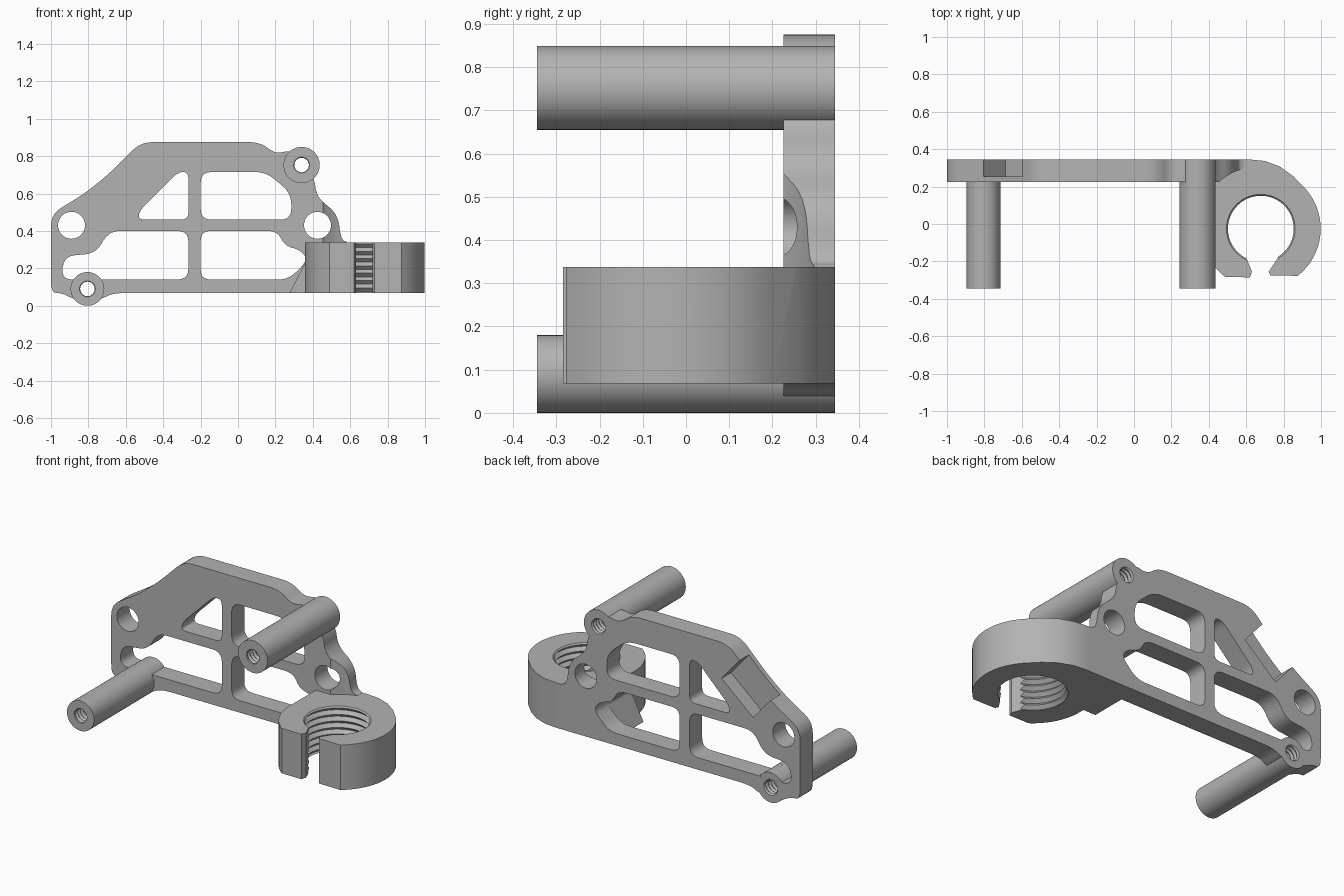
import bpy, bmesh
from math import sin, cos, pi, radians
from mathutils import Vector, Matrix

cube = bpy.data.objects.get("Cube")
if cube:
    bpy.data.objects.remove(cube, do_unlink=True)

metal = bpy.data.materials.new("plain grey")
metal.use_nodes = True
GREY = (0.45, 0.45, 0.45, 1)
metal.diffuse_color = GREY
metal.node_tree.nodes["Principled BSDF"].inputs["Base Color"].default_value = GREY

FRONT, BACK = 0.225, 0.345
POST_FRONT = -0.345
BASE, RING_TOP = 0.068, 0.338
RING_X, RING_Y, RING_R = 0.678, -0.025, 0.32


def finish(name, bm):
    bmesh.ops.recalc_face_normals(bm, faces=bm.faces)
    mesh = bpy.data.meshes.new(name)
    bm.to_mesh(mesh)
    bm.free()
    mesh.materials.append(metal)
    ob = bpy.data.objects.new(name, mesh)
    bpy.context.collection.objects.link(ob)
    return ob


def fillet(points, radius, steps=5):
    """Round every corner of a closed outline."""
    pts = [Vector(p) for p in points]
    out = []
    for i, p in enumerate(pts):
        a, b = pts[i - 1] - p, pts[(i + 1) % len(pts)] - p
        start = p + a.normalized() * min(radius, a.length * 0.48)
        end = p + b.normalized() * min(radius, b.length * 0.48)
        for k in range(steps + 1):
            t = k / steps
            out.append(start * (1 - t) ** 2 + p * 2 * t * (1 - t) + end * t * t)
    return out


def prism(name, outline, axis, lo, hi):
    """Extrude an outline along y (given as x, z) or z (given as x, y)."""
    bm = bmesh.new()
    place = (lambda p, h: (p[0], h, p[1])) if axis == "y" else (lambda p, h: (p[0], p[1], h))
    face = bm.faces.new([bm.verts.new(place(p, lo)) for p in outline])
    new = bmesh.ops.extrude_face_region(bm, geom=[face])["geom"]
    shift = Vector(place((0, 0), hi - lo))
    bmesh.ops.translate(bm, vec=shift, verts=[v for v in new if isinstance(v, bmesh.types.BMVert)])
    return finish(name, bm)


def circle(x, y, r, n=48):
    return [(x + r * cos(2 * pi * i / n), y + r * sin(2 * pi * i / n)) for i in range(n)]


def arc(start, end, n=24):
    angles = [radians(start + (end - start) * i / n) for i in range(n + 1)]
    return [(RING_X + RING_R * cos(a), RING_Y + RING_R * sin(a)) for a in angles]


def thread_cutter(name, minor, major, pitch, length, matrix, n=48):
    """Bore with ridged walls, turned about its own z axis."""
    bm = bmesh.new()
    count = int(length / pitch * 2)
    loops = []
    for i in range(count + 1):
        r = major if i % 2 else minor
        loops.append([bm.verts.new((x, y, i * pitch / 2)) for x, y in circle(0, 0, r, n)])
    for low, high in zip(loops, loops[1:]):
        for j in range(n):
            k = (j + 1) % n
            bm.faces.new((low[j], low[k], high[k], high[j]))
    bm.faces.new(loops[0])
    bm.faces.new(loops[-1])
    bm.transform(matrix)
    return finish(name, bm)


def combine(target, tool, operation, keep=False):
    mod = target.modifiers.new("cut", "BOOLEAN")
    mod.operation, mod.solver, mod.object = operation, "EXACT", tool
    bpy.context.view_layer.objects.active = target
    bpy.ops.object.modifier_apply(modifier=mod.name)
    if not keep:
        bpy.data.objects.remove(tool, do_unlink=True)


# Side plate outline
outline = [(-1, BASE), (-0.94, BASE), (-0.87, 0.03), (-0.74, 0.03), (-0.67, BASE), (0.6, BASE),
           (0.6, 0.338), (0.55, 0.35), (0.535, 0.49), (0.42, 0.58), (0.41, 0.68), (0.34, 0.755),
           (0.29, 0.835), (0.2, 0.81), (0.12, 0.875), (-0.52, 0.875), (-0.69, 0.705),
           (-0.82, 0.6), (-1, 0.49)]
bracket = prism("bracket_plate", fillet(outline, 0.065), "y", FRONT, BACK)

# Clamp ring, its foot and the small wedge beside it
foot = [(0.36, BACK), (0.62, BACK), (0.7, 0.337), (0.78, 0.307), (0.85, 0.257)]
lips = [(0.73, -0.275), (0.72, -0.255), (0.77, -0.18), (0.678, -0.02), (0.6, -0.18),
        (0.63, -0.255), (0.62, -0.285)]
ring_outline = foot + arc(45, -52) + lips + arc(234, 180)
combine(bracket, prism("ring", ring_outline, "z", BASE, RING_TOP), "UNION")
combine(bracket, prism("wedge", [(0.275, BASE), (0.37, BASE), (0.37, 0.25)], "y", 0.01, 0.25), "UNION")

# Round bosses where the posts meet the plate
posts = {"upper_post": (0.34, 0.752, 0.097), "lower_post": (-0.805, 0.09, 0.09)}
for name, (x, z, r) in posts.items():
    combine(bracket, prism("boss", circle(x, z, r), "y", FRONT, BACK), "UNION")

# Weight-saving windows
windows = [
    ([(-0.265, 0.14), (-0.265, 0.4), (-0.69, 0.4), (-0.76, 0.28), (-0.93, 0.265), (-0.945, 0.14)], 0.06),
    ([(-0.2, 0.14), (0.27, 0.14), (0.375, 0.245), (0.33, 0.3), (0.25, 0.32), (0.21, 0.4), (-0.2, 0.4)], 0.055),
    ([(-0.2, 0.46), (0.285, 0.46), (0.285, 0.6), (0.15, 0.715), (-0.2, 0.715)], 0.06),
    ([(-0.265, 0.46), (-0.535, 0.46), (-0.525, 0.51), (-0.32, 0.715), (-0.265, 0.715)], 0.04),
]
for points, radius in windows:
    combine(bracket, prism("window", fillet(points, radius), "y", FRONT - 0.05, BACK + 0.05), "DIFFERENCE")
# Restore the boss that stands inside the lower window
x, z, r = posts["lower_post"]
combine(bracket, prism("boss", circle(x, z, r - 0.0005), "y", FRONT + 0.0005, BACK - 0.0005), "UNION")

# Plain bolt holes
for x in (-0.89, 0.425):
    combine(bracket, prism("hole", circle(x, 0.43, 0.072), "y", FRONT - 0.05, BACK + 0.05), "DIFFERENCE")

# Clearance scallop above the ring
scallop = prism("scallop", circle(RING_X, RING_Y, 0.335, 64), "z", RING_TOP, 0.64)
combine(bracket, scallop, "DIFFERENCE")

# Slanted pocket on the back
along, inward = Vector((0.105, 0.09)), Vector((0.65, -0.76))
mid = Vector((-0.7, 0.705))
pocket = [mid - along - inward * 0.15, mid + along - inward * 0.15,
          mid + along + inward * 0.18, mid - along + inward * 0.18]
combine(bracket, prism("pocket", pocket, "y", 0.255, BACK + 0.05), "DIFFERENCE")

# Threaded clamp bore
bore = thread_cutter("bore", 0.176, 0.195, 0.039, 0.38,
                     Matrix.Translation((RING_X, RING_Y, BASE - 0.05)), 64)
combine(bracket, bore, "DIFFERENCE")

# Posts with threaded bores running through the plate
parts = [bracket]
for name, (x, z, r) in posts.items():
    post = prism(name, circle(x, z, r), "y", POST_FRONT, FRONT + 0.002)
    place = Matrix.Translation((x, POST_FRONT - 0.02, z)) @ Matrix.Rotation(-pi / 2, 4, "X")
    screw = thread_cutter("screw", 0.039, 0.048, 0.025, 0.75, place, 24)
    combine(post, screw, "DIFFERENCE", keep=True)
    combine(bracket, screw, "DIFFERENCE")
    parts.append(post)

# Smooth round walls, keep edges crisp
for ob in parts:
    bpy.ops.object.select_all(action="DESELECT")
    ob.select_set(True)
    bpy.context.view_layer.objects.active = ob
    bpy.ops.object.shade_smooth_by_angle(angle=radians(25))
